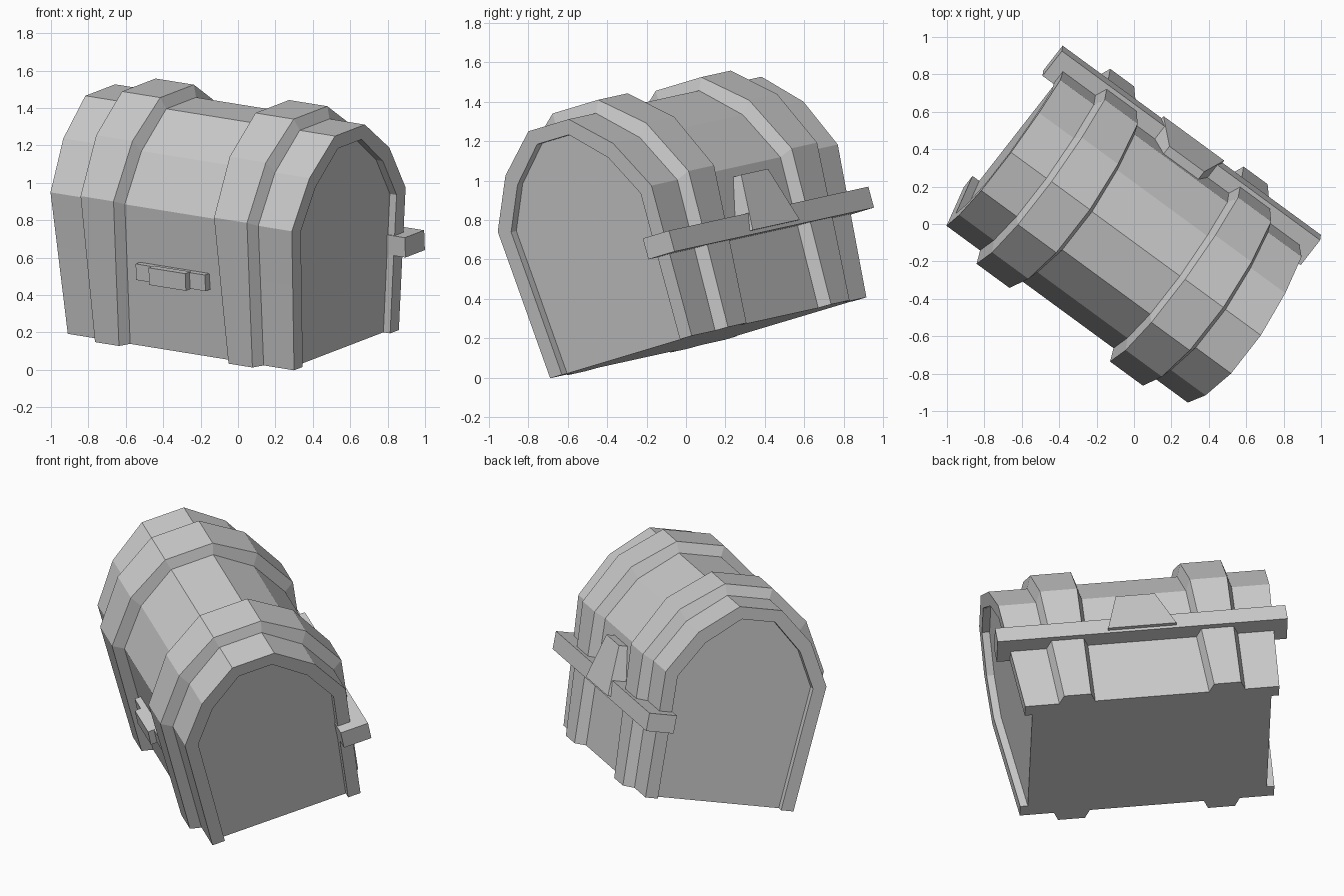
import bpy, bmesh
from mathutils import Matrix, Vector

if "Cube" in bpy.data.objects:
    bpy.data.objects.remove(bpy.data.objects["Cube"])

# Tilted resting pose: local x = length, y = depth (front is -y), z = up
ax = Vector((0.80, -0.586, -0.129)).normalized()
ay = Vector((0.599, 0.767, 0.23))
ay = (ay - ax * ay.dot(ax)).normalized()
az = ax.cross(ay)
POSE = Matrix((ax, ay, az)).transposed().to_4x4()
POSE.translation = (-0.025, 0.113, 0.2025)

grey = bpy.data.materials.new("plain_grey")
grey.diffuse_color = (0.604, 0.604, 0.604, 1)
grey.use_nodes = True
grey.node_tree.nodes["Principled BSDF"].inputs["Base Color"].default_value = grey.diffuse_color


def mirror_profile(half):
    """Front half (depth, height) from the floor up -> whole arch, front to back."""
    return [(-y, z) for y, z in half] + [(y, z) for y, z in reversed(half)]


def make(name, bm):
    bmesh.ops.recalc_face_normals(bm, faces=bm.faces)
    me = bpy.data.meshes.new(name)
    bm.to_mesh(me)
    bm.free()
    me.materials.append(grey)
    ob = bpy.data.objects.new(name, me)
    ob.matrix_world = POSE
    bpy.context.collection.objects.link(ob)
    return ob


def loft(bm, rings, closed=False):
    """Bridge matching rings of points with quads; returns the vertex rings."""
    vs = [[bm.verts.new(p) for p in r] for r in rings]
    for r, s in zip(vs, vs[1:]):
        n = len(r)
        for i in range(n if closed else n - 1):
            j = (i + 1) % n
            bm.faces.new((r[i], r[j], s[j], s[i]))
    return vs


def box(name, x, y, z):
    bm = bmesh.new()
    bmesh.ops.create_cube(bm, size=1)
    for v in bm.verts:
        v.co = [lo + (c + 0.5) * (hi - lo) for c, (lo, hi) in zip(v.co, (x, y, z))]
    return make(name, bm)


# Arched cross-sections; the second point is the lid seam
OUTER = mirror_profile([(0.468, 0), (0.492, 0.48), (0.508, 0.787), (0.356, 1.047), (0.133, 1.229)])
INNER = mirror_profile([(0.39, 0), (0.413, 0.48), (0.428, 0.765), (0.300, 0.985), (0.105, 1.153)])
STRAP = mirror_profile([(0.532, 0), (0.556, 0.48), (0.572, 0.815), (0.400, 1.110), (0.150, 1.292)])


def end_ring(profile, side, inset=0.0):
    # the ends lean outward with height
    return [(side * (0.756 + 0.064 * z - inset), y, z) for y, z in profile]


# Chest body with raised rims around recessed end panels
bm = bmesh.new()
vs = loft(bm, [end_ring(INNER, 1, 0.045), end_ring(INNER, 1), end_ring(OUTER, 1),
               end_ring(OUTER, -1), end_ring(INNER, -1), end_ring(INNER, -1, 0.045)])
for panel in (vs[0], vs[-1]):
    n = len(panel)
    bm.faces.new((panel[0], panel[1], panel[n - 2], panel[n - 1]))
    bm.faces.new(panel[1:n - 1])
# floor, notched at both recesses
bm.faces.new([r[0] for r in vs] + [r[-1] for r in reversed(vs)])
make("chest_body", bm)

# Two bevelled straps wrapped around the body, widening upward
for side, name in ((1, "right_strap"), (-1, "left_strap")):
    bm = bmesh.new()

    def strap_ring(profile, edge, extra):
        return [(side * 0.446 + edge * (0.08 + 0.037 * z + extra), y, z) for y, z in profile]

    vs = loft(bm, [strap_ring(OUTER, 1, 0.027), strap_ring(STRAP, 1, 0),
                   strap_ring(STRAP, -1, 0), strap_ring(OUTER, -1, 0.027)])
    for k in (0, -1):
        bm.faces.new([r[k] for r in vs])
    make(name, bm)

# Long bar along the back
box("back_bar", (-0.863, 0.863), (0.41, 0.583), (0.43, 0.54))

# Tapered hinge plate over the bar
bm = bmesh.new()
vs = loft(bm, [[(-0.203, y0, 0.45), (0.203, y0, 0.45), (0.116, y1, 0.74), (-0.116, y1, 0.74)]
               for y0, y1 in ((0.48, 0.495), (0.603, 0.558))][::1], closed=True)
bm.faces.new(vs[0])
bm.faces.new(vs[1])
make("hinge_plate", bm)

# Front clasp: wide mount with a raised grip
box("clasp_mount", (-0.235, 0.228), (-0.53, -0.47), (0.383, 0.472))
box("clasp_grip", (-0.12, 0.125), (-0.568, -0.52), (0.38, 0.475))
